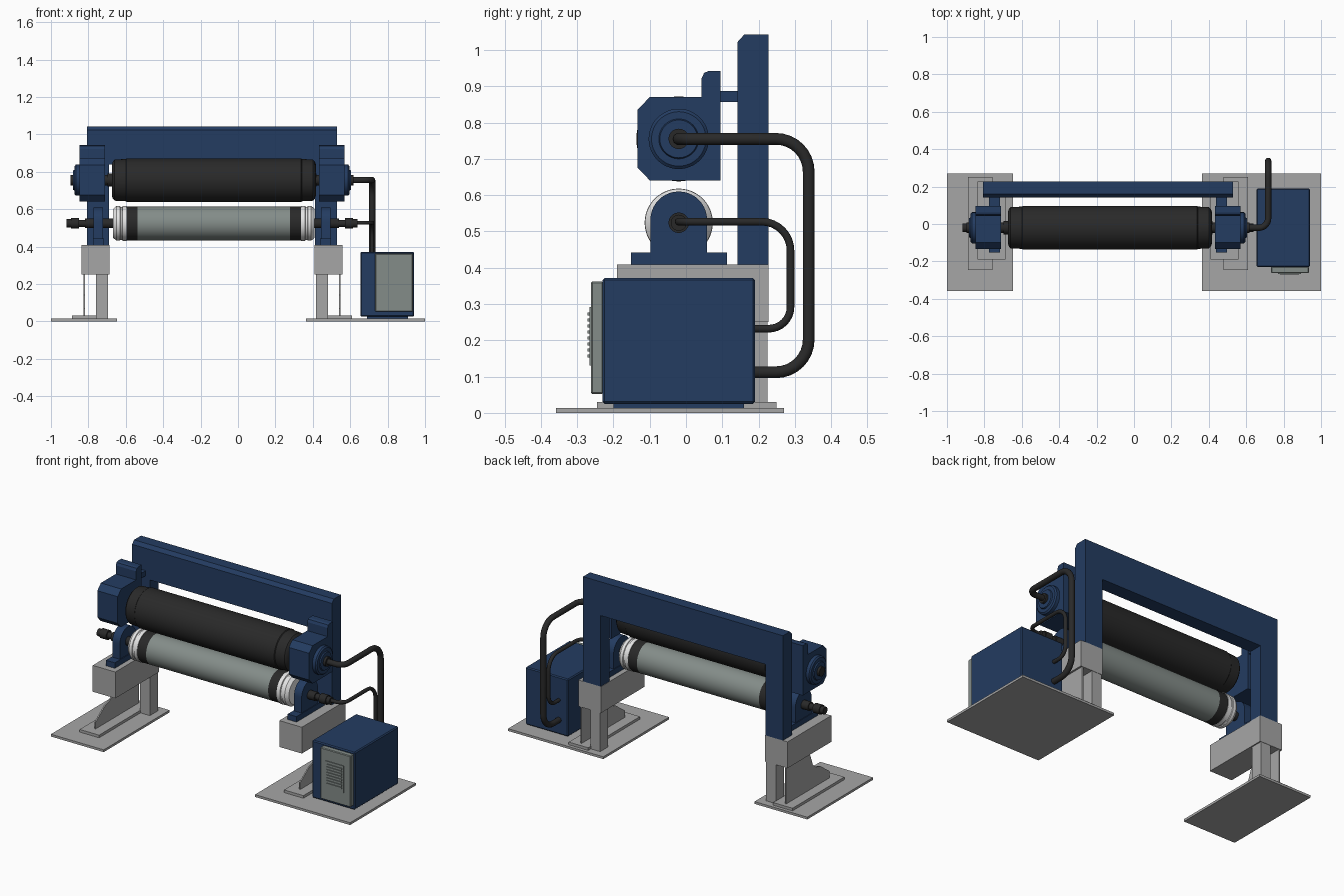
import bpy, bmesh, math
from mathutils import Vector

if "Cube" in bpy.data.objects:
    bpy.data.objects.remove(bpy.data.objects["Cube"])

CX = -0.139            # mirror plane of the machine
AY, UZ, LZ = -0.02, 0.755, 0.524   # roller axis y, upper and lower axis z


def mat(name, r, g, b):
    m = bpy.data.materials.new(name)
    m.diffuse_color = (r, g, b, 1)
    m.use_nodes = True
    m.node_tree.nodes["Principled BSDF"].inputs["Base Color"].default_value = m.diffuse_color
    return m


BLUE = mat("navy paint", 0.017, 0.045, 0.12)
GRAY = mat("bare steel gray", 0.38, 0.38, 0.38)
BLACK = mat("black rubber", 0.022, 0.022, 0.022)
GREEN = mat("gray green", 0.23, 0.265, 0.25)
WHITE = mat("white ceramic", 0.78, 0.78, 0.78)


def finish(name, bm, m, smooth=False):
    bmesh.ops.recalc_face_normals(bm, faces=bm.faces)
    me = bpy.data.meshes.new(name)
    bm.to_mesh(me)
    bm.free()
    me.materials.append(m)
    ob = bpy.data.objects.new(name, me)
    bpy.context.collection.objects.link(ob)
    if smooth:
        bpy.ops.object.select_all(action='DESELECT')
        ob.select_set(True)
        bpy.context.view_layer.objects.active = ob
        bpy.ops.object.shade_smooth_by_angle(angle=math.radians(30))
    return ob


def extrude_x(name, pts, x0, x1, m, smooth=False):
    """Extrude a (y, z) profile along x."""
    bm = bmesh.new()
    f = bm.faces.new([bm.verts.new((x0, y, z)) for y, z in pts])
    new = bmesh.ops.extrude_face_region(bm, geom=[f])['geom']
    bmesh.ops.translate(bm, vec=(x1 - x0, 0, 0),
                        verts=[v for v in new if isinstance(v, bmesh.types.BMVert)])
    return finish(name, bm, m, smooth)


def box(name, x, y, z, m, bevel=0):
    ob = extrude_x(name, [(y[0], z[0]), (y[1], z[0]), (y[1], z[1]), (y[0], z[1])], x[0], x[1], m)
    if bevel:
        b = ob.modifiers.new("bevel", 'BEVEL')
        b.width, b.segments = bevel, 1
    return ob


def lathe(name, prof, z, m, n=48):
    """Closed round part about the x axis from (x, radius) points."""
    bm = bmesh.new()
    rings = [[bm.verts.new((x, AY + r * math.cos(2 * math.pi * i / n),
                            z + r * math.sin(2 * math.pi * i / n))) for i in range(n)]
             for x, r in prof]
    for a, b in zip(rings, rings[1:]):
        for i in range(n):
            j = (i + 1) % n
            bm.faces.new((a[i], a[j], b[j], b[i]))
    bm.faces.new(rings[0])
    bm.faces.new(rings[-1])
    return finish(name, bm, m, True)


def hose(name, pts, radius, bend):
    """Tube through points with rounded corners."""
    pts = [Vector(p) for p in pts]
    path = [pts[0]]
    for a, p, b, r in zip(pts, pts[1:], pts[2:], bend):
        s, e = p + (a - p).normalized() * r, p + (b - p).normalized() * r
        for i in range(9):   # quarter-circle fillet
            t = math.pi / 2 * i / 8
            path.append(p + (s - p) * (1 - math.sin(t)) + (e - p) * (1 - math.cos(t)))
    path.append(pts[-1])
    cu = bpy.data.curves.new(name, 'CURVE')
    cu.dimensions = '3D'
    cu.bevel_depth, cu.bevel_resolution, cu.use_fill_caps = radius, 3, True
    sp = cu.splines.new('POLY')
    sp.points.add(len(path) - 1)
    for q, p in zip(sp.points, path):
        q.co = (*p, 1)
    sp.use_smooth = True
    cu.materials.append(BLACK)
    bpy.context.collection.objects.link(bpy.data.objects.new(name, cu))


# floor plates
box("left_floor_plate", (-1, -0.647), (-0.358, 0.27), (0, 0.014), GRAY)
box("right_floor_plate", (0.364, 1), (-0.358, 0.27), (0, 0.014), GRAY)

# side supports, built for both ends (offsets measured outward from the mirror plane)
for side, s in (("left", -1), ("right", 1)):
    def X(a, b):
        return tuple(sorted((CX + s * a, CX + s * b)))

    def turn(part, prof, z, m):
        lathe(f"{side}_{part}", [(CX + s * a, r) for a, r in prof], z, m)

    box(f"{side}_foot_plate", X(0.618, 0.748), (-0.245, 0.25), (0.014, 0.03), GRAY)
    box(f"{side}_post", X(0.555, 0.62), (0.15, 0.225), (0.014, 0.25), GRAY)
    gusset = [(0.225, 0.03), (0.225, 0.25), (0.0, 0.25), (-0.03, 0.17),
              (-0.06, 0.145), (-0.1, 0.135), (-0.19, 0.07), (-0.19, 0.03)]
    extrude_x(f"{side}_gusset", gusset, *X(0.68, 0.688), GRAY)
    box(f"{side}_support_block", X(0.548, 0.699), (-0.19, 0.227), (0.25, 0.409), GRAY)

    # frame column
    box(f"{side}_column", X(0.55, 0.668), (0.142, 0.227), (0.409, 0.84), BLUE)

    # lower pedestal bearing: base and round-topped body
    box(f"{side}_pedestal_base", X(0.578, 0.637), (-0.152, 0.113), (0.409, 0.442), BLUE)
    arch = [(0.058, 0.442)] + [(AY + 0.078 * math.cos(math.pi * i / 20),
                                0.532 + 0.078 * math.sin(math.pi * i / 20))
                               for i in range(21)] + [(-0.098, 0.442)]
    extrude_x(f"{side}_pedestal_body", arch, *X(0.582, 0.633), BLUE, True)

    # upper bearing housing with raised lug, and its bracket to the column
    housing = [(-0.133, 0.675), (-0.1, 0.641), (0.095, 0.641), (0.095, 0.942), (0.062, 0.942),
               (0.05, 0.937), (0.043, 0.922), (0.043, 0.87), (-0.1, 0.87), (-0.133, 0.836)]
    extrude_x(f"{side}_bearing_housing", housing, *X(0.572, 0.708), BLUE)
    box(f"{side}_bracket", X(0.578, 0.637), (0.09, 0.145), (0.856, 0.887), BLUE)
    turn("bearing_cover", [(0.7, 0.083), (0.728, 0.083), (0.735, 0.075),
                           (0.735, 0.055), (0.742, 0.052)], UZ, BLUE)
    turn("upper_shaft_end", [(0.5, 0.035), (0.56, 0.035), (0.56, 0.028), (0.757, 0.028)], UZ, BLACK)

    # lower shaft with thicker end coupling
    turn("lower_shaft", [(0.5, 0.026), (0.68, 0.026), (0.68, 0.019), (0.71, 0.019), (0.71, 0.028),
                         (0.755, 0.028), (0.755, 0.022), (0.777, 0.022)], LZ, BLACK)

# top beam with chamfered front edge
extrude_x("top_beam", [(0.142, 0.838), (0.227, 0.838), (0.227, 1.042), (0.16, 1.042), (0.142, 1.022)],
          -0.807, 0.529, BLUE)

# upper roller
half = [(0.545, 0.085), (0.54, 0.1), (0.53, 0.11), (0.47, 0.113), (0.466, 0.117)]
RX = -0.129
lathe("upper_roller", [(RX - a, r) for a, r in half] + [(RX + a, r) for a, r in half[::-1]],
      UZ, BLACK, 64)

# lower roller: sleeve, dark bands, stepped white ends
lathe("lower_roller_sleeve", [(-0.537, 0.091), (0.279, 0.091)], LZ, GREEN, 64)
for side, s in (("left", -1), ("right", 1)):
    lathe(f"{side}_roller_band", [(RX + s * 0.408, 0.091), (RX + s * 0.466, 0.091)], LZ, BLACK, 64)
    cap = [(0.466, 0.094), (0.488, 0.094), (0.49, 0.088), (0.5, 0.088), (0.502, 0.093),
           (0.52, 0.093), (0.53, 0.085), (0.538, 0.078), (0.538, 0.06)]
    lathe(f"{side}_roller_end", [(RX + s * a, r) for a, r in cap], LZ, WHITE, 64)

# control cabinet
box("cabinet", (0.655, 0.941), (-0.23, 0.19), (0.025, 0.372), BLUE, 0.006)
box("cabinet_plinth", (0.69, 0.91), (-0.2, 0.16), (0.014, 0.026), BLUE)
box("cabinet_door", (0.733, 0.935), (-0.262, -0.228), (0.052, 0.362), GREEN, 0.004)
box("door_vent_panel", (0.77, 0.893), (-0.266, -0.26), (0.13, 0.292), GREEN)
for i in range(8):
    z = 0.153 + i * 0.0165
    box(f"vent_slat_{i}", (0.78, 0.883), (-0.271, -0.265), (z, z + 0.008), GREEN)

# hoses from the shaft ends to the back of the cabinet
hose("upper_hose", [(0.6, AY, UZ), (0.717, AY, UZ), (0.717, 0.338, UZ), (0.717, 0.338, 0.112),
                    (0.717, 0.18, 0.112)], 0.017, (0.05, 0.09, 0.09))
hose("lower_hose", [(0.62, AY, LZ + 0.003), (0.717, AY, LZ + 0.003), (0.717, 0.288, LZ + 0.003),
                    (0.717, 0.288, 0.232), (0.717, 0.18, 0.232)], 0.011, (0.05, 0.08, 0.06))
